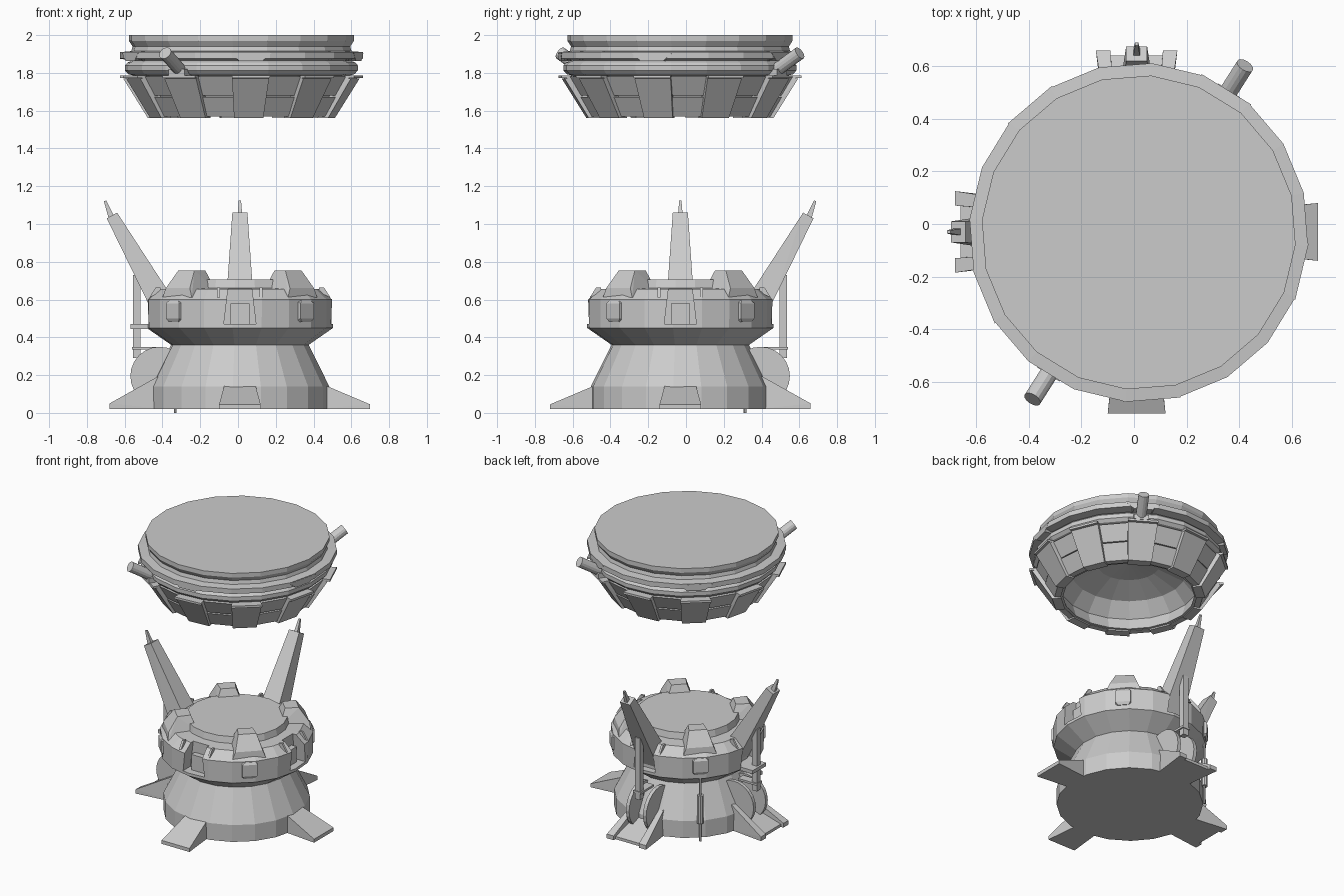
import bpy, bmesh
from math import radians, tan, cos, sin, pi
from mathutils import Matrix, Vector

if "Cube" in bpy.data.objects:
    bpy.data.objects.remove(bpy.data.objects["Cube"])

BASE = Vector((0.01, -0.03, 0))
DISH = Vector((0.018, -0.032, 0))
FRONT, RIGHT, BACK, LEFT = -90, 0, 90, 180


def finish(name, bm):
    bmesh.ops.recalc_face_normals(bm, faces=bm.faces[:])
    me = bpy.data.meshes.new(name)
    bm.to_mesh(me)
    bm.free()
    ob = bpy.data.objects.new(name, me)
    bpy.context.collection.objects.link(ob)
    return ob


def lathe(name, profile, centre, n=20, phase=-4.5):
    """Revolve an (r, z) profile that starts and ends on the axis."""
    bm = bmesh.new()
    rings = []
    for r, z in profile:
        if r == 0:
            rings.append([bm.verts.new(centre + Vector((0, 0, z)))] * n)
        else:
            rings.append([bm.verts.new(centre + Vector((
                r * cos(radians(phase) + 2 * pi * i / n),
                r * sin(radians(phase) + 2 * pi * i / n), z))) for i in range(n)])
    for a, b in zip(rings, rings[1:]):
        for i in range(n):
            j = (i + 1) % n
            bm.faces.new(list(dict.fromkeys((a[i], a[j], b[j], b[i]))))
    return finish(name, bm)


def hull(name, pts, angle, centre=BASE):
    """Convex block from (radial, tangential, z) points turned to an angle."""
    bm = bmesh.new()
    m = Matrix.Translation(centre) @ Matrix.Rotation(radians(angle), 4, 'Z')
    for p in pts:
        bm.verts.new(m @ Vector(p))
    bmesh.ops.convex_hull(bm, input=bm.verts[:])
    bmesh.ops.dissolve_limit(bm, angle_limit=0.01, verts=bm.verts[:], edges=bm.edges[:])
    return finish(name, bm)


def sym(*pts):
    """Mirror (r, half width, z) points across the radial plane."""
    return [(r, s * w, z) for r, w, z in pts for s in (-1, 1)]


def block(name, r0, r1, t0, t1, z0, z1, angle, centre=BASE):
    return hull(name, [(r, t, z) for r in (r0, r1) for t in (t0, t1) for z in (z0, z1)],
                angle, centre)


def rod(name, a, b, radius, n=10):
    a, b = Vector(a), Vector(b)
    m = Matrix.Translation((a + b) / 2) @ (b - a).to_track_quat('Z', 'Y').to_matrix().to_4x4()
    bm = bmesh.new()
    bmesh.ops.create_cone(bm, cap_ends=True, segments=n, radius1=radius, radius2=radius,
                          depth=(b - a).length, matrix=m)
    return finish(name, bm)


def polar(r, t, z, angle, centre=BASE):
    return centre + Matrix.Rotation(radians(angle), 3, 'Z') @ Vector((r, t, z))


# Pedestal and turret ring
lathe("pedestal", [(0, .02), (.475, .02), (.475, .14), (.365, .36), (0, .37)], BASE)
ring = lathe("turret_ring", [(0, .345), (.365, .36), (.495, .45), (.497, .60), (.435, .655),
                             (.34, .66), (.33, .705), (0, .705)], BASE)

# Four pockets cut in the ring
for ang in (FRONT, RIGHT, BACK, LEFT):
    cutter = hull("pocket_cutter", sym((.40, .085, .47), (.6, .085, .47),
                                       (.40, .055, .72), (.6, .055, .72)), ang)
    cutter.hide_render = True
    mod = ring.modifiers.new("pocket", 'BOOLEAN')
    mod.operation, mod.solver, mod.object = 'DIFFERENCE', 'EXACT', cutter
    bpy.context.view_layer.objects.active = ring
    bpy.ops.object.modifier_apply(modifier=mod.name)
    bpy.data.objects.remove(cutter)
    # Pocket step and the small vents beside it
    block("pocket_step", .39, .44, -.05, .05, .47, .58, ang)
    for s in (-1, 1):
        hull("ring_vent", [(r, s * t, z) for t in (.105, .12) for r, z in
                           ((.42, .64), (.42, .665), (.445, .665), (.48, .61))], ang)

# Diagonal lugs on top of the ring and windows on its side
for ang in (45, 135, 225, 315):
    hull("ring_lug", sym((.27, .09, .65), (.47, .11, .61), (.31, .05, .755),
                         (.40, .06, .755), (.465, .09, .66)), ang)
    hull("side_window", sym((.46, .055, .48), (.46, .055, .595), (.505, .05, .50),
                            (.505, .05, .58), (.495, .035, .48), (.495, .035, .595)), ang)

# Plain feet at the front and right
for name, ang in (("front_foot", FRONT), ("right_foot", RIGHT)):
    hull(name, sym((.40, .08, .02), (.43, .08, .155), (.69, .11, .045), (.69, .11, .02)), ang)

# Braced feet, wheels, struts and masts at the back and left
for name, ang in (("back", BACK), ("left", LEFT)):
    hull(name + "_foot", sym((.40, .08, .02), (.42, .08, .13), (.67, .10, .04), (.67, .10, .02)), ang)
    for s in (-1, 1):
        hull(name + "_foot_rail", [(.40, s * .075, .02), (.40, s * .12, .02), (.43, s * .08, .195),
                                   (.43, s * .115, .195), (.69, s * .10, .05), (.69, s * .155, .05),
                                   (.69, s * .10, .02), (.69, s * .155, .02)], ang)
        rod(name + "_wheel", polar(.425, s * .055, .195, ang), polar(.425, s * .08, .195, ang),
            .155, 24)
    block(name + "_strut", .525, .565, -.02, .02, .29, .73, ang)
    block(name + "_strut_foot", .42, .57, -.03, .03, .335, .35, ang)
    hull(name + "_mast", sym((.43, .075, .47), (.39, .07, .48), (.495, .072, .60), (.39, .068, .66),
                             (.705, .04, 1.03), (.65, .04, 1.06)), ang)
    hull(name + "_mast_tip", sym((.665, .013, 1.04), (.695, .013, 1.03),
                                 (.708, .006, 1.125), (.72, .006, 1.12)), ang)
block("left_bracket", .48, .58, -.09, .06, .445, .47, LEFT)

# Hanging damper at the back left
rod("damper_body", polar(.485, 0, .13, 135), polar(.485, 0, .33, 135), .022)
rod("damper_rod", polar(.485, 0, 0, 135), polar(.485, 0, .45, 135), .008, 6)

# Floating dish, hollow underneath
lathe("dish_body", [(0, 2), (.598, 2), (.598, 1.97), (.578, 1.94), (.585, 1.915), (.645, 1.91),
                    (.645, 1.875), (.58, 1.865), (.605, 1.855), (.618, 1.84), (.618, 1.812),
                    (.60, 1.793), (.57, 1.785), (.445, 1.575), (.425, 1.575), (.45, 1.66),
                    (.37, 1.75), (.2, 1.81), (0, 1.83)], DISH)

# Skirt panels, alternately raised and recessed
w = tan(radians(9))
for i in range(20):
    ang = -85.5 + 18 * i
    if i % 2 == 0:
        hull("skirt_panel", sym(*[(r, o * w, z) for r, o, z in (
            (.54, .54, 1.78), (.62, .62, 1.77), (.43, .46, 1.56), (.49, .49, 1.56))]), ang, DISH)
        hull("skirt_lip", sym(*[(r, r * w, z) for r in (.58, .637) for z in (1.772, 1.787)]),
             ang, DISH)
    else:
        for z0, z1, d in ((1.57, 1.672, 0), (1.68, 1.78, .006)):
            r0, r1 = (.475 + (z - 1.57) * .58 - d for z in (z0, z1))
            hull("skirt_recess", sym((r0 - .04, r0 * w, z0), (r0, r0 * w, z0),
                                     (r1 - .04, r1 * w, z1), (r1, r1 * w, z1)), ang, DISH)

# Flange clamps
for i in range(5):
    hull("flange_clamp", sym((.58, .11, 1.905), (.638, .11, 1.905), (.58, .06, 1.862),
                             (.638, .06, 1.862)), -85.5 + 72 * i, DISH)

# Two angled thrusters
for ang in (57.5, 237.5):
    rod("dish_thruster", polar(.58, 0, 1.80, ang, DISH), polar(.752, 0, 1.905, ang, DISH), .035, 14)
    block("thruster_mount", .57, .64, -.05, .05, 1.785, 1.82, ang, DISH)
